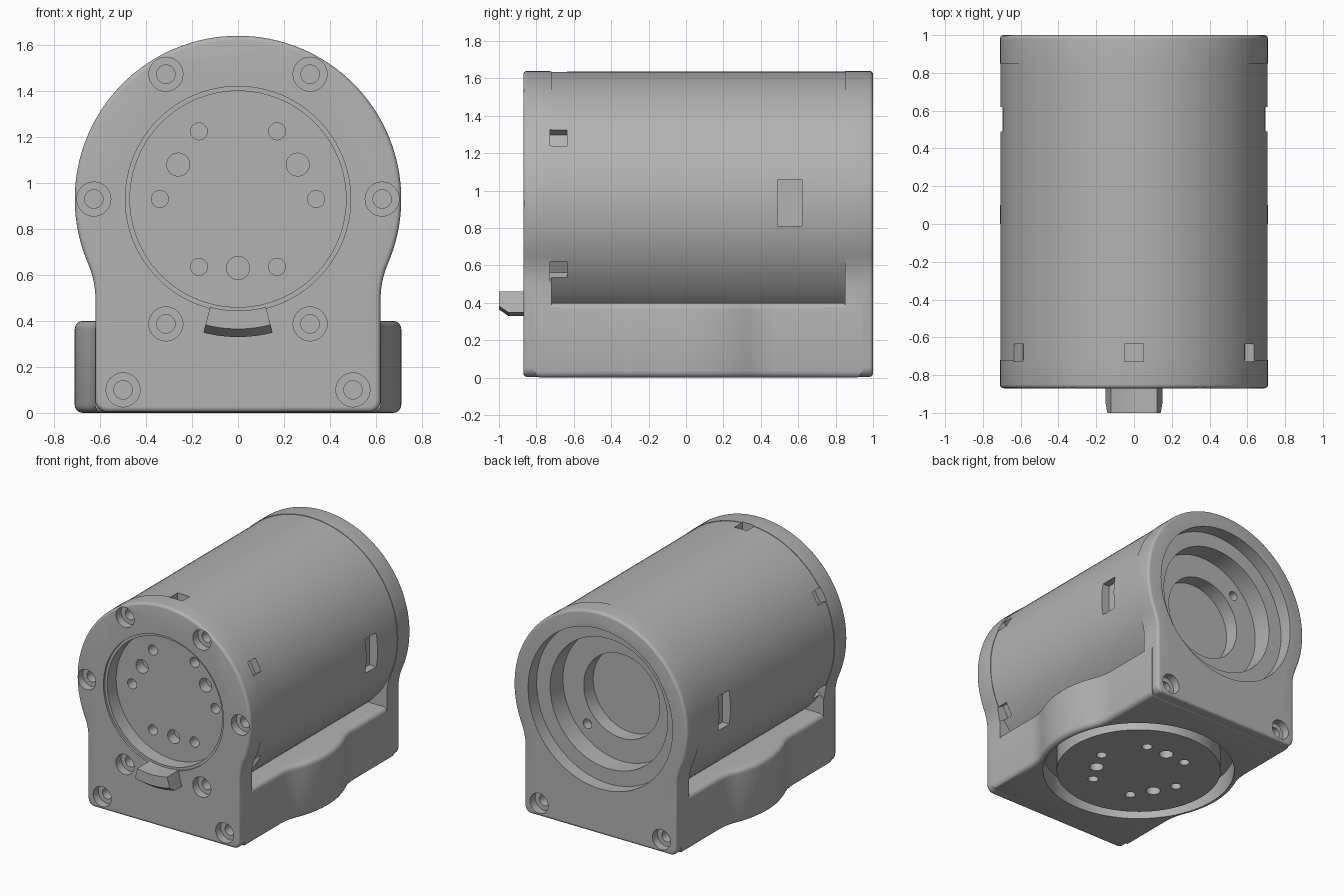
import bpy, bmesh, math
from math import pi, cos, sin, atan2, sqrt, radians
from mathutils import Matrix

if "Cube" in bpy.data.objects:
    bpy.data.objects.remove(bpy.data.objects["Cube"])

AXIS_Z = 0.93            # height of the barrel axis
BASE_Y = 0.05            # centre of the round lower flange
Y0, Y1 = -0.87, 1.0      # front and back faces

grey = bpy.data.materials.new("housing_grey")
grey.diffuse_color = (0.45, 0.45, 0.45, 1)
grey.use_nodes = True
grey.node_tree.nodes["Principled BSDF"].inputs["Base Color"].default_value = grey.diffuse_color
scene = bpy.context.scene
solids = bpy.data.collections.new("solids")
cutters = bpy.data.collections.new("cutters")
for c in (solids, cutters):
    scene.collection.children.link(c)


def finish(bm, name, coll):
    bmesh.ops.remove_doubles(bm, verts=bm.verts, dist=1e-5)
    bmesh.ops.recalc_face_normals(bm, faces=bm.faces)
    me = bpy.data.meshes.new(name)
    bm.to_mesh(me)
    bm.free()
    me.materials.append(grey)
    ob = bpy.data.objects.new(name, me)
    coll.objects.link(ob)
    ob.hide_render = coll is cutters
    return ob


def prism(name, pts, place, t0, t1, bevel, rounded, coll):
    """Extrude a 2D outline from t0 to t1 and round the rims at the levels in 'rounded'."""
    bm = bmesh.new()
    rings = [[bm.verts.new(place(u, v, t)) for u, v in pts] for t in (t0, t1)]
    n = len(pts)
    caps = {t: bm.faces.new(r) for t, r in zip((t0, t1), rings)}
    for i in range(n):
        j = (i + 1) % n
        bm.faces.new((rings[0][i], rings[0][j], rings[1][j], rings[1][i]))
    bmesh.ops.recalc_face_normals(bm, faces=bm.faces)
    edges = [e for t in rounded for e in caps[t].edges]
    if edges:
        bmesh.ops.bevel(bm, geom=edges, offset=bevel, offset_type='OFFSET', segments=4,
                        profile=0.5, affect='EDGES', clamp_overlap=False)
    return finish(bm, name, coll)


def lathe(name, profile, place, coll, segs=64, a0=0.0, a1=2 * pi):
    """Sweep a closed (radius, depth) profile about an axis."""
    full = abs(a1 - a0 - 2 * pi) < 1e-6
    bm = bmesh.new()
    count = segs if full else segs + 1
    rings = []
    for k in range(count):
        a = a0 + (a1 - a0) * k / segs
        rings.append([bm.verts.new(place(r * cos(a), r * sin(a), d)) for r, d in profile])
    n = len(profile)
    for k in range(segs):
        A, B = rings[k], rings[(k + 1) % count]
        for i in range(n):
            j = (i + 1) % n
            if profile[i][0] == 0 and profile[j][0] == 0:
                continue
            bm.faces.new((A[i], A[j], B[j], B[i]))
    if not full:
        bm.faces.new(rings[0])
        bm.faces.new(rings[-1])
    return finish(bm, name, coll)


def box_cut(name, size, matrix):
    bm = bmesh.new()
    bmesh.ops.create_cube(bm, size=1.0)
    bm.transform(matrix @ Matrix.Diagonal((*size, 1)))
    return finish(bm, name, cutters)


def neck(R, w, rf, n=10):
    """Concave arc from a straight side at w, flowing into a circle of radius R up to (R, 0)."""
    cx, d = w + rf, R + rf
    dy = sqrt(d * d - cx * cx)
    end, start = atan2(dy, -cx), atan2(-dy, cx)
    pts = [(cx + rf * cos(pi + (end - pi) * i / n), -dy + rf * sin(pi + (end - pi) * i / n))
           for i in range(n)]
    return pts + [(R * cos(start * (1 - i / n)), R * sin(start * (1 - i / n))) for i in range(n + 1)]


def mirrored(right):
    return right + [(-u, v) for u, v in reversed(right) if u > 1e-6]


def front(cx, cz):
    return lambda u, v, d: (cx + u, Y0 + d, cz + v)


def back(cx, cz):
    return lambda u, v, d: (cx + u, Y1 - d, cz + v)


def below(cx, cy):
    return lambda u, v, d: (cx + u, cy + v, d)


def along_y(u, v, t):
    return (u, t, v)


# End plates: round top flowing into a straight foot
zb, rc = 0.004, 0.05
foot = [(0.62 - rc + rc * sin(a), zb + rc - rc * cos(a)) for a in (i * pi / 12 for i in range(7))]
side = [(u, v + AXIS_Z) for u, v in neck(0.71, 0.62, 0.4)]
crown = [(0.71 * cos(i * pi / 64), AXIS_Z + 0.71 * sin(i * pi / 64)) for i in range(1, 33)]
crown[-1] = (0.0, AXIS_Z + 0.71)
outline = mirrored(foot + side + crown)
housing = prism("housing", outline, along_y, Y0, -0.72, 0.02, [Y0], scene.collection)
prism("back_plate", outline, along_y, 0.85, Y1, 0.02, [Y1], solids)

# Barrel between the plates
ring = [(0.706 * cos(i * pi / 64), AXIS_Z + 0.706 * sin(i * pi / 64)) for i in range(128)]
prism("barrel", ring, along_y, -0.80, 0.93, 0, [], solids)

# Base block with a round bulge on each side
half = neck(0.71, 0.622, 0.4)
bulge = half + [(u, -v) for u, v in reversed(half[:-1])]
plan = [(0.622, -0.81)] + [(u, v + BASE_Y) for u, v in bulge] + [(0.622, 0.94)]
prism("base", mirrored(plan), lambda u, v, t: (u, v, t), 0.0, 0.4, 0.035, [0.0, 0.4], solids)


# Round recesses: front face, back bore, bottom ring groove
def stepped(*steps):
    """Cutter profile from (radius, depth) steps, widest first."""
    pts, level = [(0, -0.05)], -0.05
    for r, d in steps:
        pts += [(r, level), (r, d)]
        level = d
    return pts + [(0, level)]


lathe("front_recess", stepped((0.49, 0.015), (0.47, 0.12)), front(0, AXIS_Z), cutters, 96)
lathe("back_bore", stepped((0.59, 0.10), (0.48, 0.25), (0.31, 0.36)), back(0, AXIS_Z), cutters, 96)
lathe("bottom_groove", [(0.575, -0.05), (0.67, -0.05), (0.67, 0.15), (0.575, 0.15)],
      below(0, BASE_Y), cutters, 96)

# Hole pattern shared by the front and bottom discs
for place, cy, depth, label in ((front, AXIS_Z, 0.2, "front"), (below, BASE_Y, 0.09, "bottom")):
    flip = 1 if label == "front" else -1
    for k in range(6):
        a = k * pi / 3
        lathe(label + "_small_hole", stepped((0.037, depth)),
              place(0.34 * cos(a), cy + 0.34 * sin(a)), cutters, 20)
    for k in range(3):
        a = radians(90 + 120 * k)
        if flip > 0:
            a = -a
        lathe(label + "_large_hole", stepped((0.05, depth)),
              place(0.30 * cos(a), cy + 0.30 * sin(a)), cutters, 24)

# Counterbored screw holes
screw = stepped((0.074, 0.06), (0.04, 0.16))
for k in range(6):
    a = k * pi / 3
    lathe("rim_screw", screw, front(0.627 * cos(a), AXIS_Z + 0.627 * sin(a)), cutters, 32)
for s in (-1, 1):
    lathe("front_foot_screw", screw, front(0.5 * s, 0.1), cutters, 32)
    lathe("back_foot_screw", screw, back(0.5 * s, 0.1), cutters, 32)
    lathe("bore_screw", stepped((0.035, 0.32)),
          back(-0.28 * s, AXIS_Z + 0.28 * s), cutters, 20)

# Small slots round the barrel and a window on each side
for deg in (-30, 30, 90, 150, 210):
    a = radians(deg)
    m = Matrix.Translation((0.71 * cos(a), -0.682, AXIS_Z + 0.71 * sin(a))) @ Matrix.Rotation(-a, 4, 'Y')
    box_cut("barrel_slot", (0.12, 0.092, 0.1), m)
for s in (-1, 1):
    box_cut("side_window", (0.14, 0.13, 0.25), Matrix.Translation((0.71 * s, 0.555, 0.935)))

# Join the solids, then cut
for coll, op in ((solids, 'UNION'), (cutters, 'DIFFERENCE')):
    mod = housing.modifiers.new(op.title(), 'BOOLEAN')
    mod.operation = op
    mod.operand_type = 'COLLECTION'
    mod.collection = coll
    mod.solver = 'EXACT'
bpy.context.view_layer.update()
dg = bpy.context.evaluated_depsgraph_get()
mesh = bpy.data.meshes.new_from_object(housing.evaluated_get(dg))
housing.modifiers.clear()
housing.data = mesh
mesh.materials.clear()
mesh.materials.append(grey)
mesh.polygons.foreach_set("material_index", [0] * len(mesh.polygons))
for coll in (solids, cutters):
    for ob in list(coll.objects):
        bpy.data.objects.remove(ob)
    bpy.data.collections.remove(coll)

# Latch tab below the front recess, chamfered underneath
tab_profile = [(0.485, -0.13), (0.565, -0.13), (0.6, -0.08), (0.6, 0.02), (0.485, 0.02)]
tab = lathe("latch_tab", tab_profile, front(0, AXIS_Z), scene.collection, 12,
            radians(270 - 14.5), radians(270 + 14.5))

# Smooth rounded surfaces, keep edges sharp
bpy.ops.object.select_all(action='DESELECT')
for ob in (housing, tab):
    ob.select_set(True)
bpy.context.view_layer.objects.active = housing
bpy.ops.object.shade_smooth_by_angle(angle=radians(30))
